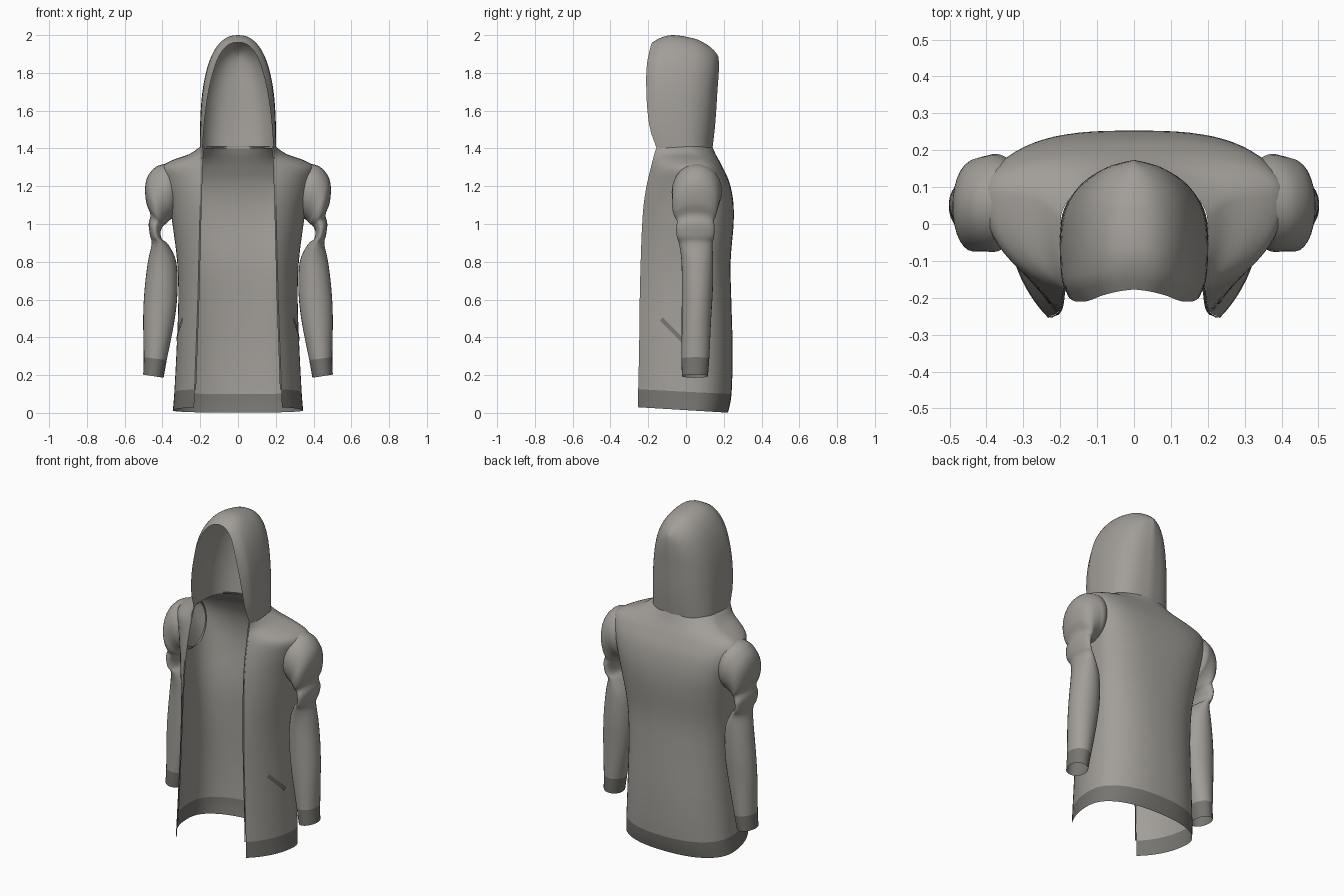
import bpy, bmesh, math
from mathutils import Vector

if "Cube" in bpy.data.objects:
    bpy.data.objects.remove(bpy.data.objects["Cube"])


def material(name, rgb):
    m = bpy.data.materials.new(name)
    m.diffuse_color = (*rgb, 1)
    m.use_nodes = True
    m.node_tree.nodes["Principled BSDF"].inputs["Base Color"].default_value = m.diffuse_color
    return m


CLOTH = material("warm_grey_cloth", (0.36, 0.343, 0.315))
RIB = material("dark_grey_rib", (0.185, 0.177, 0.162))


def smooth_rows(rows, k):
    """Catmull-Rom interpolation of parameter rows, k steps per span."""
    out = []
    for i in range(len(rows) - 1):
        a, b, c, d = (Vector(rows[min(max(j, 0), len(rows) - 1)]) for j in range(i - 1, i + 3))
        for s in range(k):
            t = s / k
            out.append(0.5 * (2 * b + (c - a) * t + (2 * a - 5 * b + 4 * c - d) * t * t
                              + (3 * b - a - 3 * c + d) * t ** 3))
    return out + [Vector(rows[-1])]


def loft(name, rings, mat, closed=False):
    """Skin a list of equal-length point rings."""
    bm = bmesh.new()
    grid = [[bm.verts.new(p) for p in r] for r in rings]
    n = len(grid[0])
    for a, b in zip(grid, grid[1:]):
        for i in range(n if closed else n - 1):
            j = (i + 1) % n
            bm.faces.new((a[i], a[j], b[j], b[i]))
    bmesh.ops.remove_doubles(bm, verts=bm.verts, dist=0.0005)
    bmesh.ops.recalc_face_normals(bm, faces=bm.faces)
    mesh = bpy.data.meshes.new(name)
    bm.to_mesh(mesh)
    bm.free()
    mesh.materials.append(mat)
    for p in mesh.polygons:
        p.use_smooth = True
    ob = bpy.data.objects.new(name, mesh)
    bpy.context.collection.objects.link(ob)
    return ob


# Torso: height, half width, half opening, front y, back y, side y, back roundness
K = 4
TORSO = [
    (0.03, 0.345, 0.232, -0.255, 0.222, 0.03, 2.3),
    (0.125, 0.337, 0.230, -0.253, 0.241, 0.03, 2.3),
    (0.35, 0.325, 0.222, -0.248, 0.247, 0.03, 2.3),
    (0.60, 0.316, 0.213, -0.245, 0.240, 0.04, 2.3),
    (0.80, 0.322, 0.208, -0.240, 0.236, 0.05, 2.4),
    (1.00, 0.347, 0.203, -0.232, 0.252, 0.06, 2.7),
    (1.12, 0.366, 0.200, -0.222, 0.250, 0.065, 3.0),
    (1.22, 0.392, 0.197, -0.205, 0.230, 0.07, 3.0),
    (1.295, 0.408, 0.195, -0.187, 0.197, 0.075, 2.5),
    (1.335, 0.355, 0.193, -0.177, 0.176, 0.075, 2.1),
    (1.37, 0.258, 0.191, -0.168, 0.157, 0.06, 1.9),
    (1.41, 0.199, 0.188, -0.155, 0.139, 0.01, 1.9),
]


def torso_ring(row):
    z, w, xo, yf, yb, ym, n = row
    start = math.acos(min(xo / w, 1))          # angle of the zip edge
    depth = (ym - yf) / math.sin(start)
    half = []
    for i in range(12):
        a = start * (1 - i / 12)
        half.append((w * math.cos(a), ym - depth * math.sin(a)))
    for i in range(17):
        a = math.pi / 2 * i / 16
        half.append((w * max(math.cos(a), 0) ** (2 / n), ym + (yb - ym) * math.sin(a) ** (2 / n)))
    half[-1] = (0, yb)
    pts = half + [(-x, y) for x, y in reversed(half[:-1])]
    drop = 0.03 * max(0, 1 - z / 0.8)          # hem dips towards the back
    return [(x, y, z - drop * (y - yf) / (yb - yf)) for x, y in pts]


torso_rows = smooth_rows(TORSO, K)
torso_rings = [torso_ring(r) for r in torso_rows]
loft("waist_rib", torso_rings[:K + 1], RIB)
loft("torso", torso_rings[K:], CLOTH)

# Hood: arches from the face opening back to the centre seam.
# Each: position front to back, half width, top height
HOOD = [(0.0, 0.188, 1.962), (0.12, 0.197, 1.985), (0.28, 0.201, 1.999), (0.45, 0.201, 1.997),
        (0.62, 0.194, 1.987), (0.76, 0.174, 1.974), (0.88, 0.138, 1.948), (0.96, 0.084, 1.918),
        (1.0, 0.0, 1.89)]
# Side outline: height, front y, back y
OUTLINE = [(1.40, -0.155, 0.140), (1.50, -0.190, 0.152), (1.60, -0.204, 0.160), (1.70, -0.210, 0.166),
           (1.82, -0.210, 0.174), (1.90, -0.206, 0.168), (2.01, -0.190, 0.130)]
outline = smooth_rows(OUTLINE, 6)


def hood_depth(z):
    for a, b in zip(outline, outline[1:]):
        if z <= b[0]:
            t = max(0, (z - a[0]) / (b[0] - a[0]))
            return a[1] + (b[1] - a[1]) * t, a[2] + (b[2] - a[2]) * t
    return outline[-1][1], outline[-1][2]


def hood_arch(row):
    s, w, top = row
    pts = []
    for i in range(49):
        a = math.pi * i / 48
        c, sn = math.cos(a), math.sin(a)
        z = 1.40 + (top - 1.40) * max(sn, 0) ** 0.72
        lip = 1 - 0.13 * max(0, 1 - s / 0.13) * min(1, (z - 1.40) / 0.4)   # rim turns inwards
        x = w * lip * math.copysign(abs(c) ** 0.86, c)
        yf, yb = hood_depth(z)
        peak = 0.02 * (1 - s) * (1 - abs(c)) if z > 1.8 else 0
        pts.append((x, yf + s * (yb - yf) + peak * min(1, (z - 1.8) / 0.1), z))
    return pts


loft("hood", [hood_arch(r) for r in smooth_rows(HOOD, 3)], CLOTH)

# Sleeve rings: outer x, outer z, inner x, inner z, centre y, half depth
SLEEVE = [
    (0.345, 1.325, 0.325, 1.05, 0.060, 0.115),
    (0.390, 1.318, 0.350, 1.03, 0.058, 0.132),
    (0.438, 1.300, 0.362, 1.02, 0.055, 0.130),
    (0.478, 1.252, 0.373, 1.01, 0.052, 0.126),
    (0.492, 1.190, 0.382, 1.00, 0.048, 0.122),
    (0.485, 1.110, 0.390, 0.995, 0.048, 0.112),
    (0.464, 1.050, 0.400, 0.985, 0.050, 0.098),
    (0.473, 1.000, 0.410, 0.955, 0.050, 0.102),
    (0.466, 0.940, 0.402, 0.920, 0.050, 0.098),
    (0.457, 0.895, 0.368, 0.890, 0.052, 0.088),
    (0.477, 0.800, 0.327, 0.800, 0.060, 0.084),
    (0.495, 0.650, 0.320, 0.650, 0.060, 0.082),
    (0.502, 0.500, 0.336, 0.490, 0.055, 0.078),
    (0.499, 0.295, 0.377, 0.280, 0.050, 0.073),
    (0.502, 0.203, 0.394, 0.186, 0.047, 0.069),
]


def sleeve_ring(row, side):
    xo, zo, xi, zi, yc, ry = row
    ring = []
    for i in range(28):
        a = 2 * math.pi * i / 28
        t = (1 + math.cos(a)) / 2
        ring.append((side * (xi + (xo - xi) * t), yc + ry * math.sin(a), zi + (zo - zi) * t))
    return ring


def torso_x(y, z):
    """Half width of the front panel at a given depth and height."""
    i = next(i for i, r in enumerate(torso_rows) if r[0] > z)
    a, b = torso_rows[i - 1], torso_rows[i]
    r = a.lerp(b, (z - a[0]) / (b[0] - a[0]))
    depth = (r[5] - r[3]) / math.sqrt(1 - (r[2] / r[1]) ** 2)
    return r[1] * math.sqrt(max(0, 1 - ((y - r[5]) / depth) ** 2))


for side, label in ((1, "left"), (-1, "right")):
    rings = [sleeve_ring(r, side) for r in smooth_rows(SLEEVE, K)]
    loft(label + "_sleeve", rings[:-K], CLOTH, True)
    loft(label + "_cuff", rings[-K - 1:], RIB, True)

    # Slanted pocket welt lying on the front panel
    strip = []
    for i in range(9):
        t = i / 8
        y, z = -0.13 + 0.115 * t, 0.497 - 0.115 * t
        strip.append([(side * (torso_x(y + d, z + d) + 0.005), y + d, z + d) for d in (-0.008, 0.008)])
    loft(label + "_pocket_welt", strip, RIB)

    # Narrow zip tape along the opening
    tape = [[(side * (r[2] - d), r[3] - 0.001, r[0]) for d in (0, 0.008)] for r in torso_rows[K:]]
    loft(label + "_zip_tape", tape, RIB)
